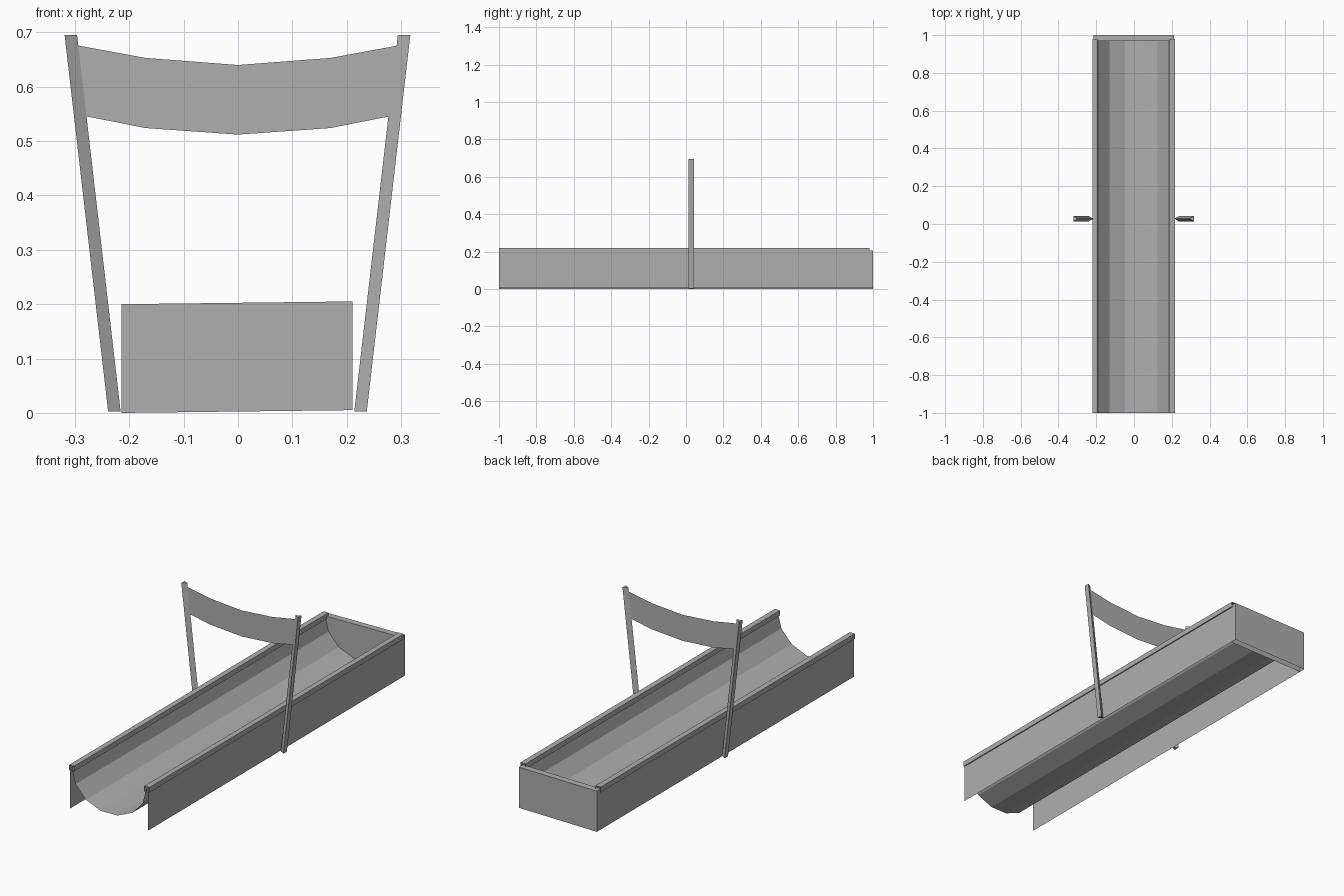
import bpy, bmesh
from math import cos, sin, pi

if "Cube" in bpy.data.objects:
    bpy.data.objects.remove(bpy.data.objects["Cube"])

# dark grey for every part
GREY = bpy.data.materials.new("dark_grey")
GREY.diffuse_color = (0.43, 0.43, 0.43, 1)
GREY.use_nodes = True
GREY.node_tree.nodes["Principled BSDF"].inputs["Base Color"].default_value = GREY.diffuse_color


def tilt(x, z):
    # the trough leans very slightly, right side higher
    return (x - 0.002, z + 0.0025 + 0.012 * x)


def make(name, rings, closed, caps):
    # skin between successive rings of points
    bm = bmesh.new()
    rows = [[bm.verts.new(p) for p in r] for r in rings]
    n = len(rows[0])
    for a, b in zip(rows, rows[1:]):
        for i in range(n if closed else n - 1):
            j = (i + 1) % n
            bm.faces.new((a[i], a[j], b[j], b[i]))
    if caps:
        bm.faces.new(rows[0])
        bm.faces.new(rows[-1])
    bmesh.ops.recalc_face_normals(bm, faces=bm.faces[:])
    me = bpy.data.meshes.new(name)
    bm.to_mesh(me)
    bm.free()
    me.materials.append(GREY)
    ob = bpy.data.objects.new(name, me)
    bpy.context.collection.objects.link(ob)
    return ob


def extrude(name, profile, y0, y1, closed, caps=False):
    pts = [tilt(x, z) for x, z in profile]
    return make(name, [[(x, y, z) for x, z in pts] for y in (y0, y1)], closed, caps)


def rect(x0, x1, z0, z1):
    return [(x0, z0), (x0, z1), (x1, z1), (x1, z0)]


# half-pipe trough, seven flat facets
arc = [(-0.203 * cos(pi * k / 7), 0.204 - 0.177 * sin(pi * k / 7)) for k in range(8)]
extrude("trough_channel", arc, -1, 0.968, False)

# end board closing the back, open underneath
extrude("end_board", rect(-0.2125, 0.2125, 0.0, 0.2), 0.968, 1.0, False, True)

# side panels, open-ended rails and three-sided posts, mirrored left and right
for side, s in (("left", -1), ("right", 1)):
    extrude(side + "_side_panel", [(s * 0.2125, 0.0), (s * 0.2125, 0.2)], -1, 0.98, False)
    extrude(side + "_rail", rect(*sorted((s * 0.191, s * 0.218)), 0.188, 0.2135), -1, 0.98, True)
    rings = []
    for x, z in ((0.215, 0.003), (0.295, 0.695)):
        tri = ((x, 0.028), (x + 0.023, 0.0145), (x + 0.023, 0.0415))
        rings.append([(s * px - 0.001, y, z) for px, y in tri])
    make(side + "_post", rings, True, True)

# sagging banner sheet between the posts
half = ((0.17, 0.653, 0.524, 0.17), (0.295, 0.676, 0.546, 0.281))
top, bottom = [(0, 0.028, 0.64)], [(0, 0.028, 0.512)]
for xt, zt, zb, xb in half:
    top = [(-xt, 0.028, zt)] + top + [(xt, 0.028, zt)]
    bottom = [(-xb, 0.028, zb)] + bottom + [(xb, 0.028, zb)]
make("banner", [bottom, top], False, False)
